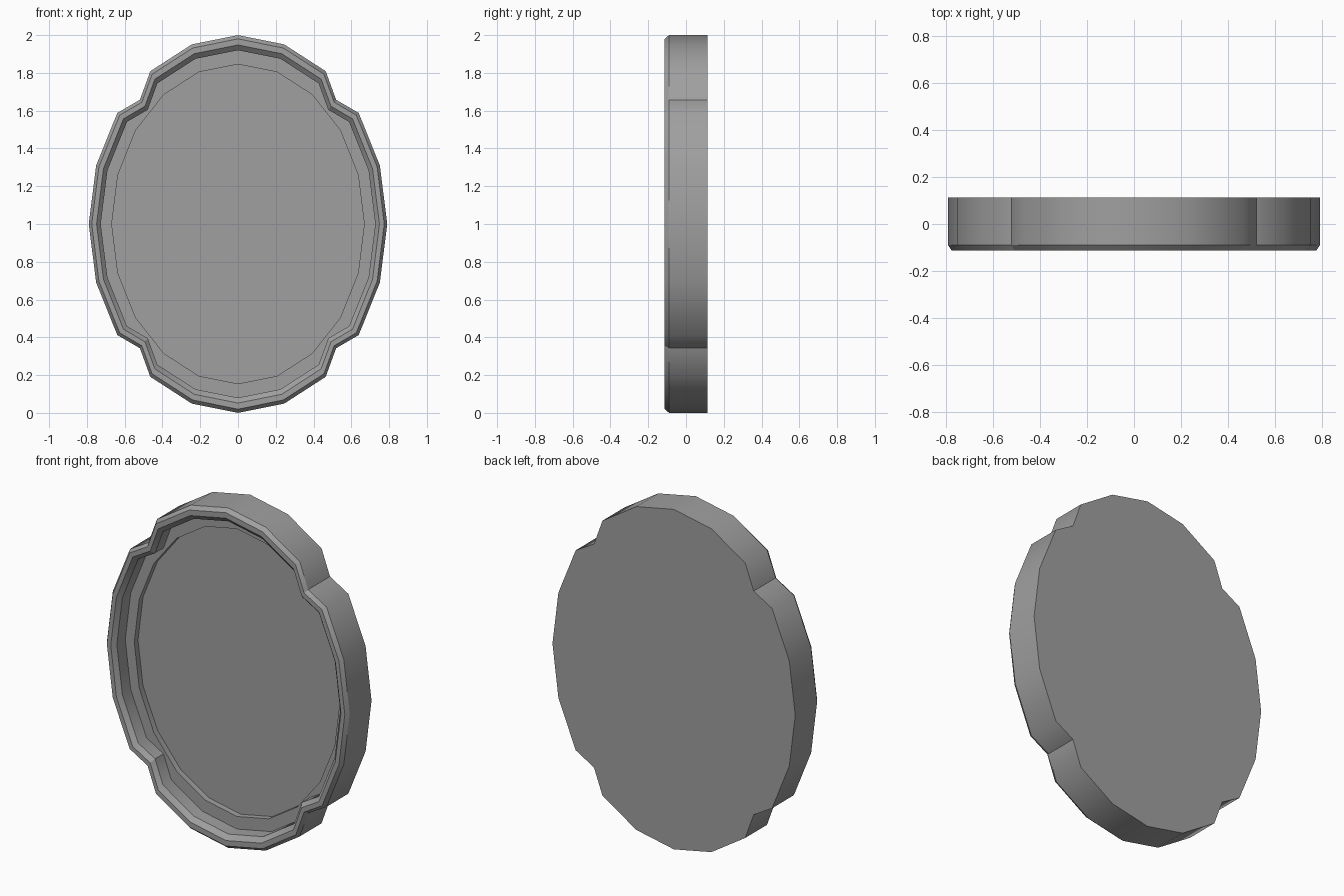
import bpy
import bmesh
from math import sin, cos, radians

cube = bpy.data.objects.get("Cube")
if cube:
    bpy.data.objects.remove(cube, do_unlink=True)

HALF_W, HALF_H, DEPTH = 0.79, 1.0, 0.113


def material(name, color):
    mat = bpy.data.materials.new(name)
    mat.use_nodes = True
    mat.diffuse_color = color
    mat.node_tree.nodes["Principled BSDF"].inputs["Base Color"].default_value = color
    return mat


def outline(notch):
    """Unit outline of the oval: 20 sides plus a point on each diagonal."""
    points = []
    for deg in sorted(list(range(0, 360, 18)) + list(range(45, 360, 90))):
        r = 1.0
        if deg % 90 == 45:
            r = notch
        points.append((HALF_W * r * sin(radians(deg)), HALF_H * r * cos(radians(deg))))
    return points


def ring(bm, points, scale, y):
    return [bm.verts.new((x * scale, y, HALF_H + z * scale)) for x, z in points]


def bridge(bm, a, b):
    for i in range(len(a)):
        j = (i + 1) % len(a)
        bm.faces.new((a[i], a[j], b[j], b[i]))


notched = outline(0.93)
oval = outline(cos(radians(9)))

bm = bmesh.new()
# Casing rim: back edge, outer wall, outer bevel, flat rim, inner bevel, inner wall
profile = [(1.0, DEPTH), (1.0, -0.09), (0.98, -DEPTH),
           (0.948, -DEPTH), (0.92, -0.088), (0.92, -0.01)]
rings = [ring(bm, notched, s, y) for s, y in profile]
# Shallow oval recess in the floor
rings += [ring(bm, oval, 0.846, y) for y in (-0.01, 0.025)]
for a, b in zip(rings, rings[1:]):
    bridge(bm, a, b)
bm.faces.new(rings[0])
bm.faces.new(rings[-1])
bmesh.ops.recalc_face_normals(bm, faces=bm.faces[:])

# Smooth around the walls, crisp along every ring and at the notches
for face in bm.faces:
    face.smooth = True
for loop in rings:
    for i, v in enumerate(loop):
        bm.edges.get((v, loop[(i + 1) % len(loop)])).smooth = False
for a, b in zip(rings[:5], rings[1:6]):
    for i in (3, 9, 15, 21):
        bm.edges.get((a[i], b[i])).smooth = False

mesh = bpy.data.meshes.new("notched_oval_casing")
bm.to_mesh(mesh)
bm.free()
mesh.materials.append(material("plain grey", (0.35, 0.35, 0.35, 1.0)))
casing = bpy.data.objects.new("notched_oval_casing", mesh)
bpy.context.collection.objects.link(casing)
